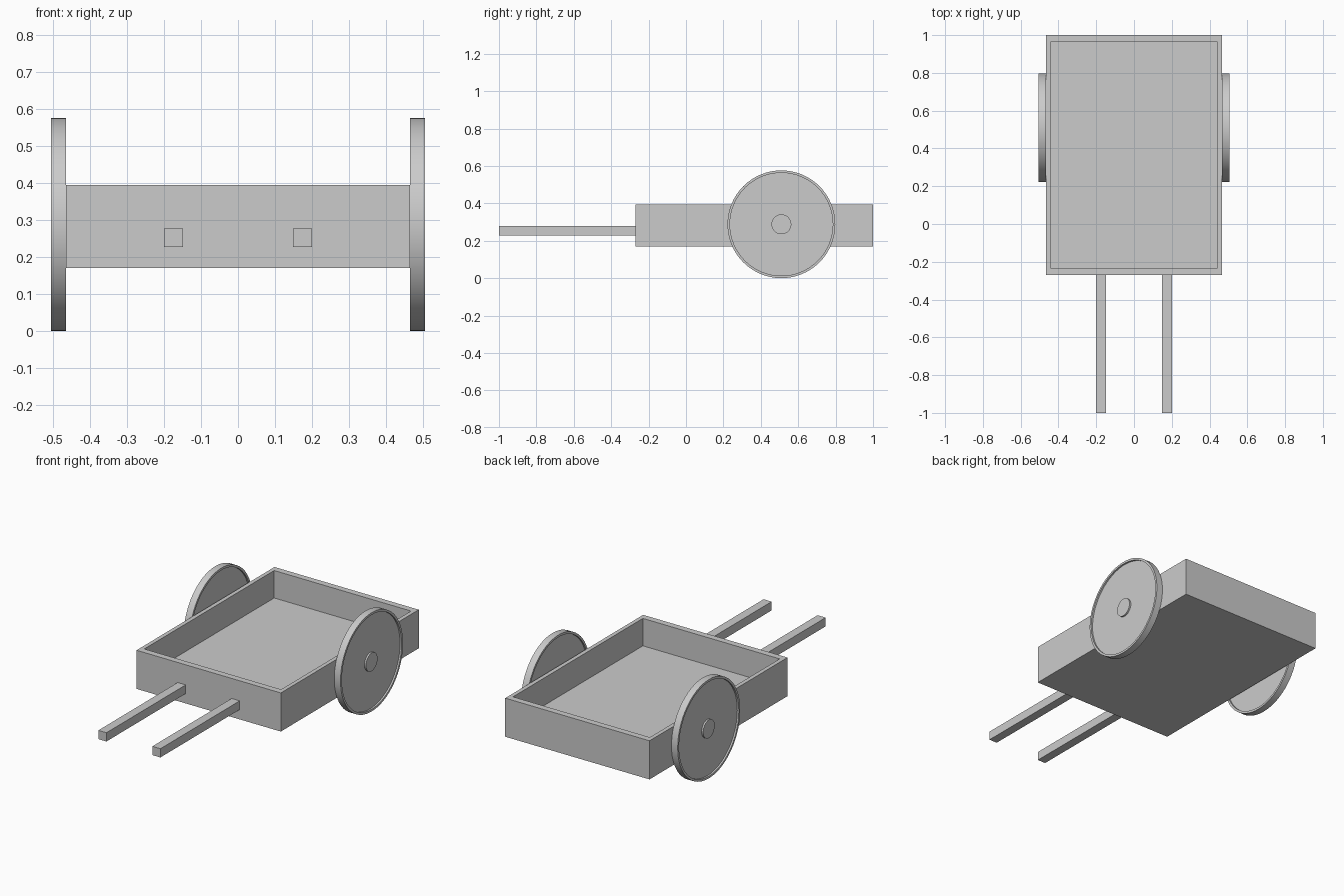
import bpy, bmesh, math
from mathutils import Matrix, Vector

if "Cube" in bpy.data.objects:
    bpy.data.objects.remove(bpy.data.objects["Cube"])

grey = bpy.data.materials.new("plain grey")
grey.diffuse_color = (0.6, 0.6, 0.6, 1)
grey.use_nodes = True
grey.node_tree.nodes["Principled BSDF"].inputs["Base Color"].default_value = grey.diffuse_color


def finish(name, bm, smooth=False):
    bmesh.ops.recalc_face_normals(bm, faces=bm.faces)
    me = bpy.data.meshes.new(name)
    bm.to_mesh(me)
    bm.free()
    me.materials.append(grey)
    ob = bpy.data.objects.new(name, me)
    bpy.context.collection.objects.link(ob)
    if smooth:
        bpy.ops.object.select_all(action='DESELECT')
        ob.select_set(True)
        bpy.context.view_layer.objects.active = ob
        bpy.ops.object.shade_smooth_by_angle(angle=math.radians(30))
    return ob


def box(lo, hi):
    bm = bmesh.new()
    bmesh.ops.create_cube(bm, size=1)
    lo, hi = Vector(lo), Vector(hi)
    for v in bm.verts:
        v.co = (lo + hi) / 2 + v.co * (hi - lo)
    return bm


# Open tray: top face inset, then pushed down to the floor
bm = box((-0.465, -0.27, 0.17), (0.465, 1.0, 0.395))
top = max(bm.faces, key=lambda f: f.calc_center_median().z)
bmesh.ops.inset_individual(bm, faces=[top], thickness=0.03)
for v in top.verts:
    v.co = (math.copysign(0.441, v.co.x), 0.963 if v.co.y > 0.3 else -0.233, v.co.z)
floor = bmesh.ops.extrude_discrete_faces(bm, faces=[top])["faces"][0]
for v in floor.verts:
    v.co.z = 0.235
finish("tray", bm)

# Lathe profile (radius, x): recessed disc both sides, raised rim and hub
PROFILE = [(0, 0.465), (0.053, 0.465), (0.053, 0.475), (0.275, 0.475), (0.275, 0.465),
           (0.288, 0.465), (0.288, 0.505), (0.275, 0.505), (0.275, 0.495),
           (0.053, 0.495), (0.053, 0.505), (0, 0.505)]

for side, s in (("left", -1), ("right", 1)):
    # Wheel
    bm = bmesh.new()
    verts = [bm.verts.new((x * s, 0.51, 0.288 + r)) for r, x in PROFILE]
    edges = [bm.edges.new(p) for p in zip(verts, verts[1:])]
    bmesh.ops.spin(bm, geom=verts + edges, cent=(0, 0.51, 0.288), axis=(1, 0, 0),
                   angle=math.tau, steps=64)
    bmesh.ops.remove_doubles(bm, verts=bm.verts, dist=1e-5)
    finish(side + "_wheel", bm, smooth=True)
    # Pull handle
    xs = sorted((s * 0.148, s * 0.2))
    finish(side + "_handle", box((xs[0], -1.0, 0.227), (xs[1], -0.265, 0.278)))
